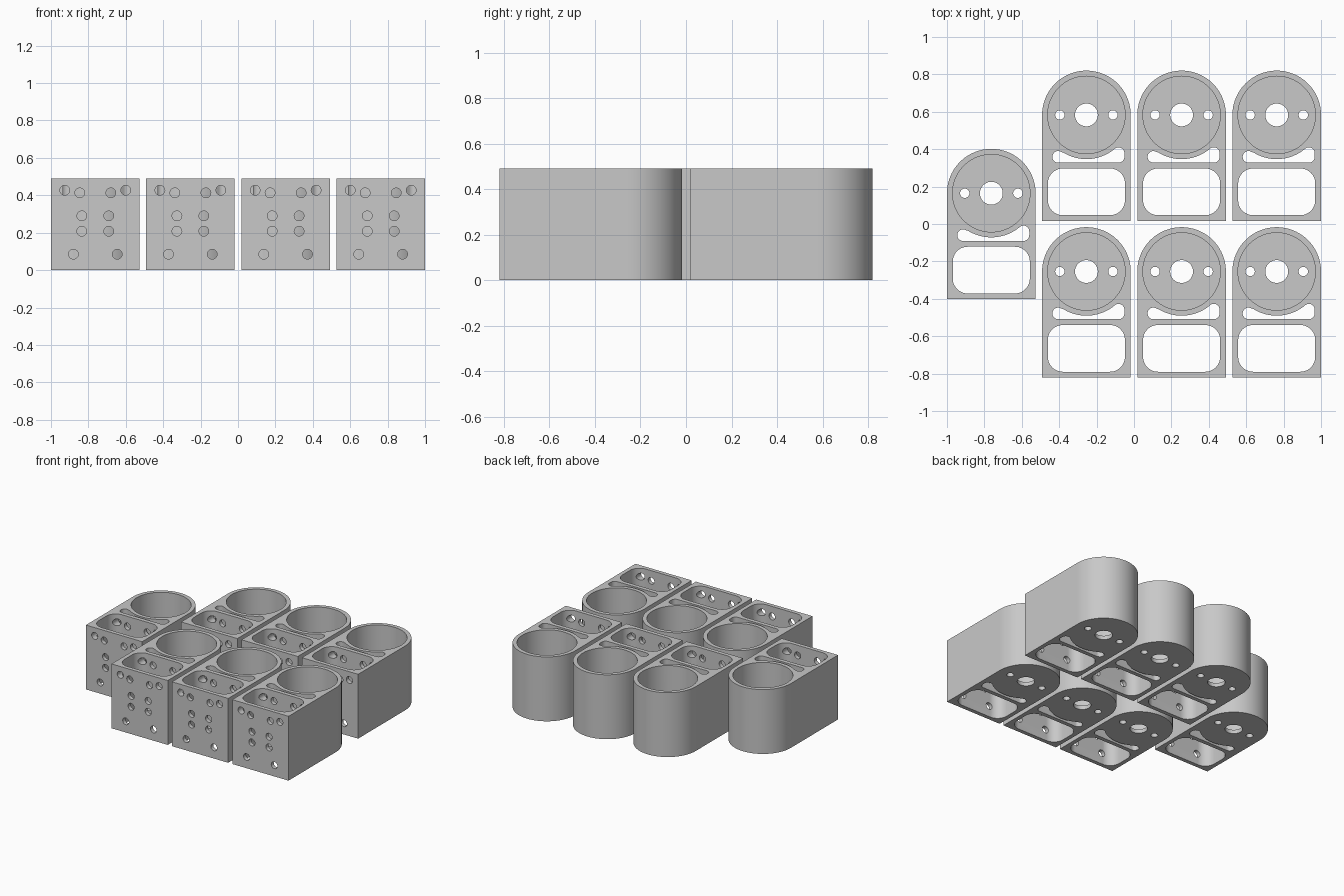
import bpy, bmesh, math
from mathutils import Matrix, Vector

if "Cube" in bpy.data.objects:
    bpy.data.objects.remove(bpy.data.objects["Cube"])

HEIGHT, R_OUT, R_CUP, FRONT = 0.49, 0.237, 0.207, -0.566
FLOOR = 0.03

grey = bpy.data.materials.new("light_grey")
grey.diffuse_color = (0.58, 0.58, 0.58, 1)
grey.use_nodes = True
grey.node_tree.nodes["Principled BSDF"].inputs["Base Color"].default_value = grey.diffuse_color


def arc(cx, cy, r, a0, a1, n):
    """Points on an arc, angles in degrees."""
    return [(cx + r * math.cos(math.radians(a0 + (a1 - a0) * i / n)),
             cy + r * math.sin(math.radians(a0 + (a1 - a0) * i / n)))
            for i in range(n + 1)]


def circle(cx, cy, r, n):
    return arc(cx, cy, r, 0, 360, n)[:-1]


def rounded_rect(x0, y0, x1, y1, r, n=12):
    return (arc(x1 - r, y0 + r, r, -90, 0, n) + arc(x1 - r, y1 - r, r, 0, 90, n)
            + arc(x0 + r, y1 - r, r, 90, 180, n) + arc(x0 + r, y0 + r, r, 180, 270, n))


def prism(bm, pts, z0, z1, matrix=Matrix()):
    """Extrude a closed outline from z0 to z1."""
    low = [bm.verts.new(matrix @ Vector((x, y, z0))) for x, y in pts]
    top = [bm.verts.new(matrix @ Vector((x, y, z1))) for x, y in pts]
    bm.faces.new(low[::-1])
    bm.faces.new(top)
    for i in range(len(pts)):
        j = (i + 1) % len(pts)
        bm.faces.new((low[i], low[j], top[j], top[i]))


def make_object(name, bm):
    bmesh.ops.recalc_face_normals(bm, faces=bm.faces)
    mesh = bpy.data.meshes.new(name)
    bm.to_mesh(mesh)
    bm.free()
    mesh.materials.append(grey)
    obj = bpy.data.objects.new(name, mesh)
    bpy.context.collection.objects.link(obj)
    return obj


# Solid body: square front, half-round back
bm = bmesh.new()
prism(bm, [(-R_OUT, FRONT), (R_OUT, FRONT)] + arc(0, 0, R_OUT, 0, 180, 48), 0, HEIGHT)
blank = make_object("housing_blank", bm)

# Cup, through pocket and curved through slot
bm = bmesh.new()
prism(bm, circle(0, 0, R_CUP, 96), FLOOR, HEIGHT + 0.1)
prism(bm, rounded_rect(-0.206, -0.536, 0.206, -0.286, 0.08), -0.1, HEIGHT + 0.1)
r = 0.031
rx, ry, lx, ly = 0.172, -0.204, -0.151, -0.224
ra, la = math.degrees(math.atan2(ry, rx)), math.degrees(math.atan2(ly, lx))
slot = (arc(rx, -0.224, r, -90, 0, 8) + arc(rx, ry, r, 0, ra + 180, 12)
        + arc(0, 0, 0.236, ra, la, 32)[1:-1] + arc(lx, ly, r, la + 180, 270, 18))
prism(bm, slot, -0.1, HEIGHT + 0.1)
cutters = [make_object("pocket_cutter", bm)]

# Shaft hole and two screw holes in the cup floor
bm = bmesh.new()
for x, rad, n in ((0, 0.061, 48), (-0.142, 0.025, 24), (0.142, 0.025, 24)):
    prism(bm, circle(x, 0, rad, n), -0.1, 0.2)
cutters.append(make_object("floor_hole_cutter", bm))

# Mirrored holes drilled through the front plate and on into the slot
bm = bmesh.new()
turn = Matrix.Rotation(math.radians(90), 4, 'X')
for x, z in ((0.163, 0.427), (0.083, 0.413), (0.072, 0.29), (0.072, 0.208), (0.117, 0.085)):
    for side in (-1, 1):
        prism(bm, circle(side * x, z, 0.026, 24), 0.246, 0.65, turn)
cutters.append(make_object("front_hole_cutter", bm))

for cutter in cutters:
    cutter.hide_render = True
    mod = blank.modifiers.new(cutter.name, 'BOOLEAN')
    mod.operation, mod.solver, mod.object = 'DIFFERENCE', 'EXACT', cutter

bpy.context.view_layer.update()
graph = bpy.context.evaluated_depsgraph_get()
housing = bpy.data.meshes.new_from_object(blank.evaluated_get(graph))
housing.name = "housing"
housing.shade_smooth()
housing.set_sharp_from_angle(angle=math.radians(30))
for obj in [blank] + cutters:
    bpy.data.objects.remove(obj)

# Seven housings: two rows of three plus one on the left
columns = [-0.763, -0.2545, 0.2545, 0.763]
places = [(columns[0], 0.1645)] + [(x, y) for y in (-0.254, 0.583) for x in columns[1:]]
for i, (x, y) in enumerate(places):
    obj = bpy.data.objects.new(f"motor_housing_{i + 1}", housing)
    obj.location = (x, y, 0)
    bpy.context.collection.objects.link(obj)
